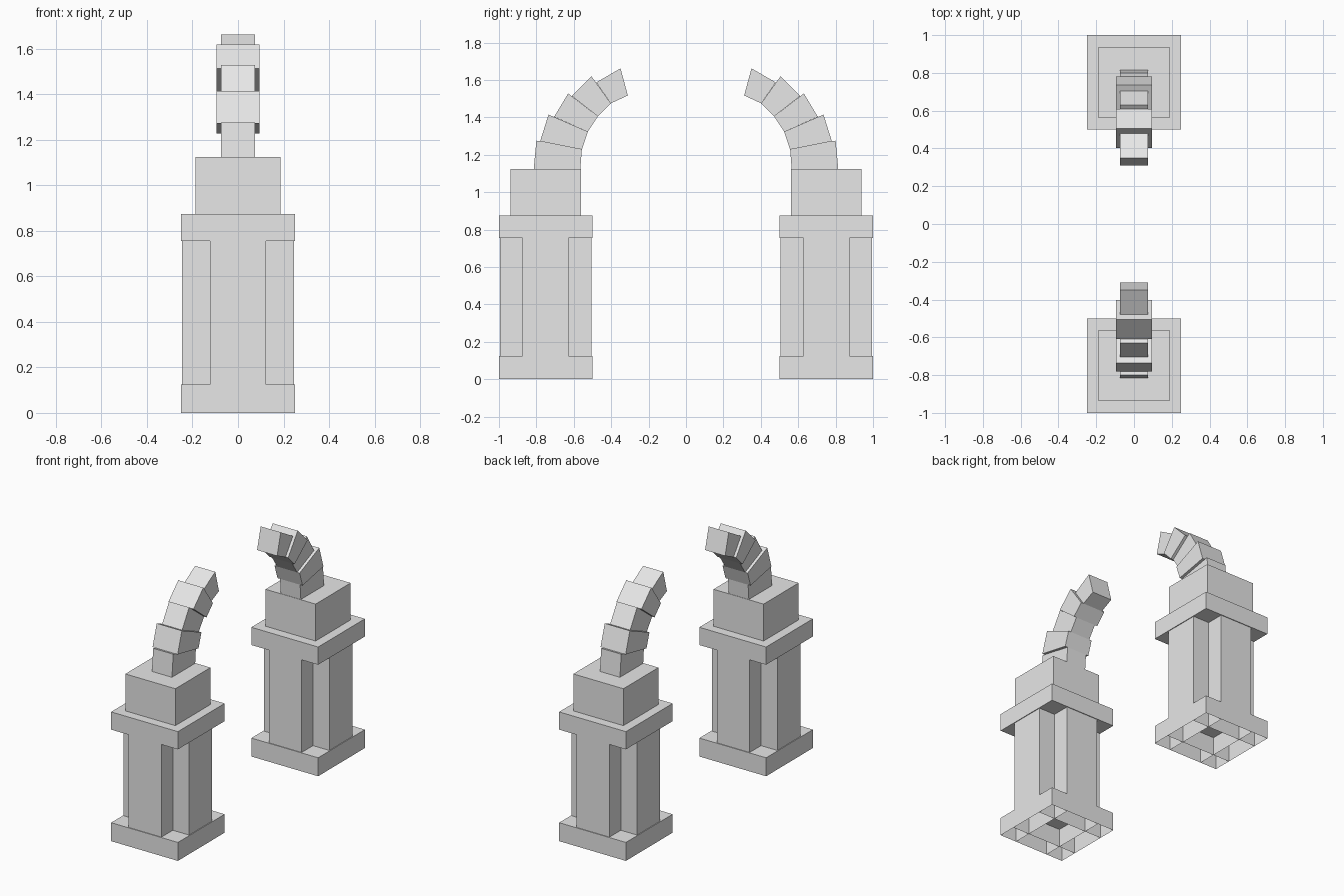
import bpy
import bmesh
from mathutils import Vector

cube = bpy.data.objects.get("Cube")
if cube:
    bpy.data.objects.remove(cube, do_unlink=True)

stone = bpy.data.materials.new("grey_stone")
stone.use_nodes = True
GREY = (0.8, 0.8, 0.8, 1)
stone.diffuse_color = GREY
stone.node_tree.nodes["Principled BSDF"].inputs["Base Color"].default_value = GREY


def finish(name, bm):
    bmesh.ops.recalc_face_normals(bm, faces=bm.faces)
    mesh = bpy.data.meshes.new(name)
    bm.to_mesh(mesh)
    bm.free()
    mesh.materials.append(stone)
    obj = bpy.data.objects.new(name, mesh)
    bpy.context.collection.objects.link(obj)


def prism(name, outline, offset, caps=(True, True)):
    """Extrude a closed outline by an offset; caps = (start, end)."""
    bm = bmesh.new()
    a = [bm.verts.new(p) for p in outline]
    b = [bm.verts.new(Vector(p) + Vector(offset)) for p in outline]
    for i in range(len(a)):
        j = (i + 1) % len(a)
        bm.faces.new((a[i], a[j], b[j], b[i]))
    if caps[0]:
        bm.faces.new(a)
    if caps[1]:
        bm.faces.new(b)
    finish(name, bm)


def block(name, y, half, z0, z1, caps=(True, True)):
    signs = ((-1, -1), (1, -1), (1, 1), (-1, 1))
    prism(name, [(half * sx, y + half * sy, z0) for sx, sy in signs],
          (0, 0, z1 - z0), caps)


def ribs(name, y, half, inner, height):
    """Thin crossing walls inside the hollow plinth."""
    bm = bmesh.new()
    for s in (-inner, inner):
        for p, q in (((s, y - half), (s, y + half)), ((-half, y + s), (half, y + s))):
            bm.faces.new([bm.verts.new(v) for v in
                          ((*p, 0), (*q, 0), (*q, height), (*p, height))])
    finish(name, bm)


# Arch stones: half width, then outer start, outer end, inner end, inner start in (y, z)
NARROW, WIDE = 0.075, 0.094
INNER = [(-.565, 1.125), (-.557, 1.228), (-.525, 1.324),
         (-.471, 1.405), (-.402, 1.475), (-.311, 1.517)]
OUTER = [((-.814, 1.125), (-.80, 1.276)), ((-.78, 1.272), (-.735, 1.415)),
         ((-.705, 1.403), (-.63, 1.528)), ((-.61, 1.514), (-.505, 1.619)),
         ((-.48, 1.587), (-.35, 1.662))]

for label, side in (("front", 1), ("back", -1)):
    y = -0.75 * side

    # Hollow plinth with crossing ribs
    block(label + "_plinth", y, 0.25, 0, 0.125, (False, True))
    ribs(label + "_plinth_ribs", y, 0.25, 0.125, 0.125)

    # Cross-shaped column
    a, b = 0.123, 0.245
    quarter = [(b, -a), (b, a), (a, a)]
    cross = []
    for _ in range(4):
        cross += quarter
        quarter = [(-v, u) for u, v in quarter]
    prism(label + "_column", [(u, y + v, 0.125) for u, v in cross],
          (0, 0, 0.63), (False, False))

    # Capital and upper block
    block(label + "_capital", y, 0.25, 0.755, 0.875)
    block(label + "_upper_block", y, 0.1875, 0.875, 1.125, (False, True))

    # Broken arch curving inward
    for i, (start, end) in enumerate(OUTER):
        half = WIDE if i % 2 else NARROW
        profile = (start, end, INNER[i + 1], INNER[i])
        prism(f"{label}_arch_stone_{i + 1}",
              [(-half, u * side, v) for u, v in profile], (2 * half, 0, 0))
